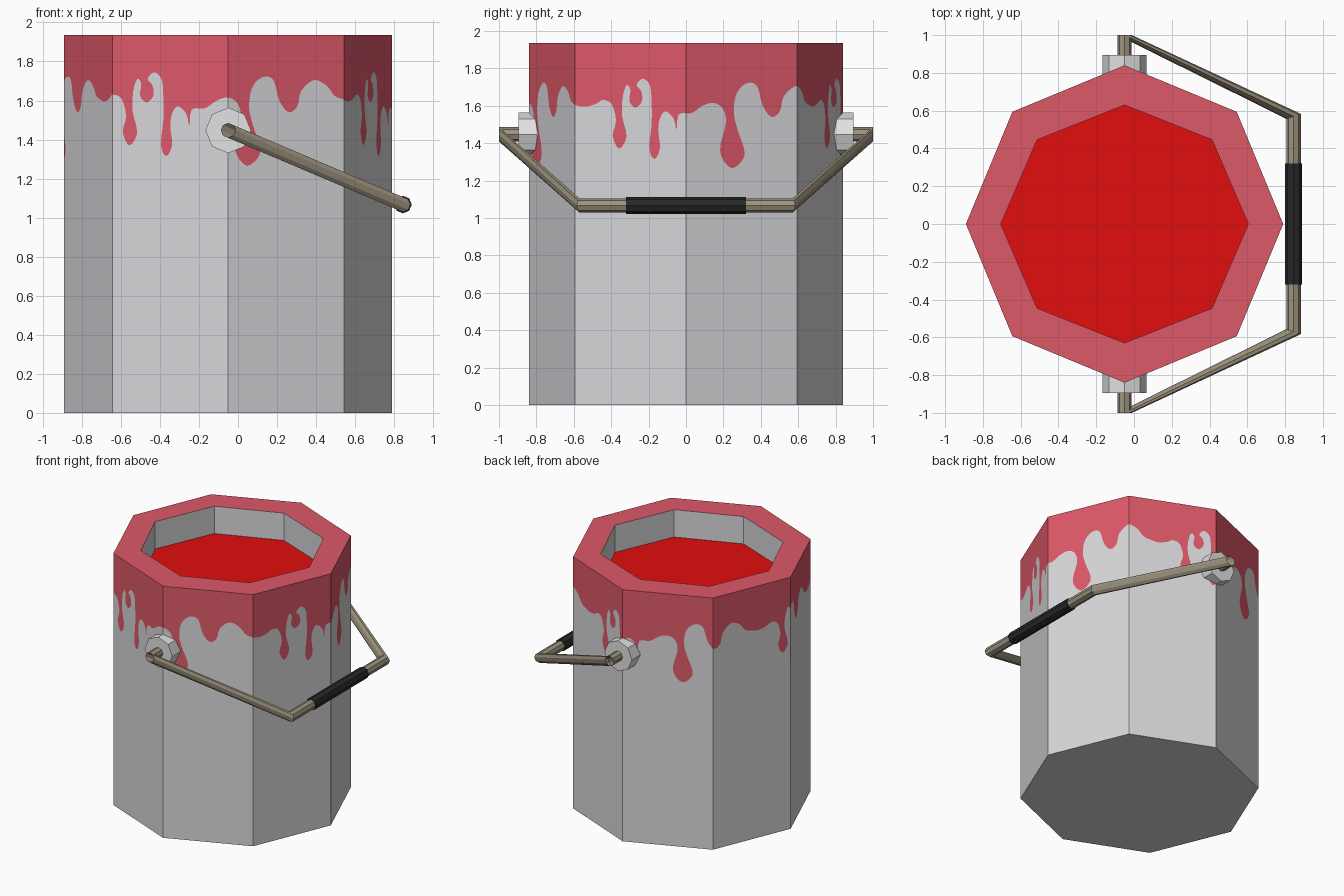
import bpy, bmesh, math
from mathutils import Vector

if "Cube" in bpy.data.objects:
    bpy.data.objects.remove(bpy.data.objects["Cube"])

CX, R, H = -0.05, 0.84, 1.935          # can centre, radius, height


def material(name, rgb):
    m = bpy.data.materials.new(name)
    m.diffuse_color = (*rgb, 1)
    m.use_nodes = True
    m.node_tree.nodes["Principled BSDF"].inputs["Base Color"].default_value = m.diffuse_color
    return m


STEEL = material("steel_grey", (0.68, 0.68, 0.70))
DRIP = material("pink_red_paint", (0.73, 0.100, 0.142))
PAINT = material("red_paint", (0.76, 0.004, 0.004))
LUG = material("light_grey", (0.76, 0.76, 0.77))
WIRE = material("brown_wire", (0.34, 0.295, 0.21))
RUBBER = material("black_rubber", (0.021, 0.021, 0.021))


def finish(name, bm, mats):
    mesh = bpy.data.meshes.new(name)
    bm.to_mesh(mesh)
    bm.free()
    for m in mats:
        mesh.materials.append(m)
    ob = bpy.data.objects.new(name, mesh)
    bpy.context.collection.objects.link(ob)
    return ob


def octagon(rx, ry, z):
    """Ring of corners, starting on the -x side and running anticlockwise."""
    return [Vector((CX + rx * math.cos(math.pi + k * math.pi / 4),
                    ry * math.sin(math.pi + k * math.pi / 4), z)) for k in range(8)]


# --- Drip outline: one repeat, (distance in side widths, height) ---
PERIOD = 2.25
DRIPS = [(0, 1.63), (.08, 1.61), (.12, 1.52), (.09, 1.44), (.147, 1.37), (.215, 1.435),
         (.175, 1.545), (.18, 1.645), (.215, 1.71), (.25, 1.685), (.24, 1.625),
         (.295, 1.59), (.355, 1.625), (.345, 1.68), (.305, 1.71), (.36, 1.745),
         (.425, 1.71), (.44, 1.62), (.44, 1.50), (.42, 1.37), (.465, 1.315),
         (.515, 1.37), (.50, 1.475), (.52, 1.54), (.57, 1.57), (.64, 1.53),
         (.665, 1.47), (.685, 1.555), (.80, 1.56), (.90, 1.60), (1.0, 1.615),
         (1.08, 1.585), (1.11, 1.51), (1.06, 1.39), (1.075, 1.32), (1.165, 1.265),
         (1.265, 1.315), (1.27, 1.375), (1.215, 1.47), (1.18, 1.565), (1.205, 1.665),
         (1.295, 1.72), (1.39, 1.705), (1.44, 1.60), (1.52, 1.54), (1.595, 1.57),
         (1.63, 1.65), (1.74, 1.705), (1.85, 1.675), (1.915, 1.625), (2.0, 1.605),
         (2.09, 1.595), (2.19, 1.61)]


def smooth(points, steps=3):
    """Catmull-Rom curve through the points."""
    out = []
    for a, b, c, d in zip(points, points[1:], points[2:], points[3:]):
        for i in range(steps):
            t = i / steps
            out.append(0.5 * (2 * b + (c - a) * t + (2 * a - 5 * b + 4 * c - d) * t * t
                              + (3 * b - a - 3 * c + d) * t ** 3))
    return out


outline = smooth([Vector((u + 1 + PERIOD * k, z, 0)) for k in range(-1, 4) for u, z in DRIPS])

# --- Can: flat strip split into steel and paint, cut per side, then wrapped ---
bm = bmesh.new()
edge = [bm.verts.new(p) for p in outline]
x0, x1 = outline[0].x, outline[-1].x
corner = lambda x, z: bm.verts.new((x, z, 0))
bm.faces.new([corner(x0, 0), corner(x1, 0)] + edge[::-1]).material_index = 0
bm.faces.new(edge + [corner(x1, H), corner(x0, H)]).material_index = 1
bm.normal_update()
bmesh.ops.triangulate(bm, faces=bm.faces[:])
for k in range(9):
    bmesh.ops.bisect_plane(bm, geom=bm.verts[:] + bm.edges[:] + bm.faces[:], dist=1e-5,
                           plane_co=(k, 0, 0), plane_no=(1, 0, 0),
                           clear_inner=(k == 0), clear_outer=(k == 8))
base = octagon(R, R, 0)
for v in bm.verts:
    s, z = v.co.x, v.co.y
    k = max(0, min(int(s + 1e-4), 7))
    p = base[k].lerp(base[(k + 1) % 8], s - k)
    v.co = (p.x, p.y, z)

# Rim, inner wall, paint surface and base
rings = [[bm.verts.new(p) for p in ring] for ring in
         (octagon(R, R, H), octagon(.655, .63, H), octagon(.655, .63, 1.725), base)]
for (a, b), mat in (((rings[0], rings[1]), 1), ((rings[1], rings[2]), 0)):
    for k in range(8):
        n = (k + 1) % 8
        bm.faces.new((a[k], a[n], b[n], b[k])).material_index = mat
bm.faces.new(rings[2]).material_index = 2
bm.faces.new(rings[3][::-1]).material_index = 0
bmesh.ops.remove_doubles(bm, verts=bm.verts[:], dist=1e-5)
finish("paint_can", bm, [STEEL, DRIP, PAINT])


def sweep(name, path, r, mat, turn=0):
    """Octagonal bar through (x, y, z, skew) stations, sections facing along y."""
    bm = bmesh.new()
    rings = []
    for x, y, z, skew in path:
        rings.append([])
        for k in range(8):
            a = k * math.pi / 4 + turn
            c, s = r * math.cos(a), r * math.sin(a)
            rings[-1].append(bm.verts.new((x + c, y + skew * c, z + s)))
    for a, b in zip(rings, rings[1:]):
        for k in range(8):
            n = (k + 1) % 8
            bm.faces.new((a[k], b[k], b[n], a[n]))
    bm.faces.new(rings[0])
    bm.faces.new(rings[-1][::-1])
    bm.normal_update()
    return finish(name, bm, [mat])


# --- Handle lugs, wire and grip ---
for side, name in ((-1, "front_lug"), (1, "back_lug")):
    ends = sorted((side * 0.72, side * 0.895))
    sweep(name, [(CX, y, 1.447, 0) for y in ends], 0.117, LUG)

half = [(CX, -0.85, 1.447, 0), (CX, -1.0, 1.447, 0), (0.845, -0.57, 1.067, -0.35)]
wire = half + [(x, -y, z, -k) for x, y, z, k in reversed(half)]
sweep("handle_wire", wire, 0.038, WIRE)
sweep("handle_grip", [(0.845, -0.32, 1.067, 0), (0.845, 0.32, 1.067, 0)], 0.045, RUBBER)
